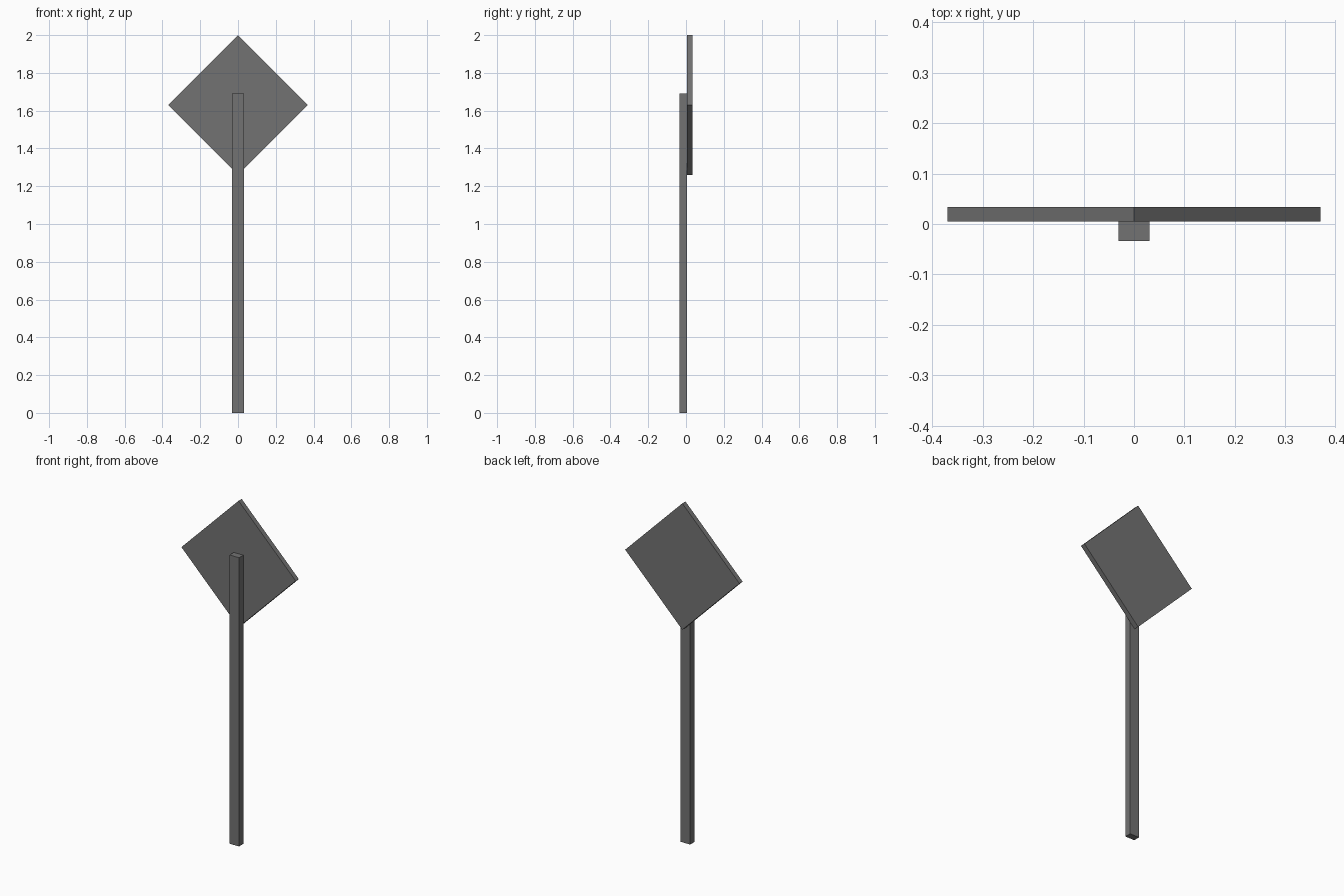
import bpy, math

if "Cube" in bpy.data.objects:
    bpy.data.objects.remove(bpy.data.objects["Cube"])

# Dark grey for the whole sign
dark_grey = bpy.data.materials.new("dark_grey")
dark_grey.diffuse_color = (0.17, 0.17, 0.17, 1)
dark_grey.use_nodes = True
dark_grey.node_tree.nodes["Principled BSDF"].inputs["Base Color"].default_value = dark_grey.diffuse_color


def box(name, size, centre, roll=0.0):
    """Box with its size baked into the mesh, optionally rolled about y."""
    bpy.ops.mesh.primitive_cube_add(size=1)
    obj = bpy.context.object
    obj.name = name
    obj.scale = size
    bpy.ops.object.transform_apply(location=False, rotation=False, scale=True)
    obj.location = centre
    obj.rotation_euler.y = roll
    obj.data.materials.append(dark_grey)
    return obj


FRONT, JOINT, BACK = -0.034, 0.005, 0.034   # y planes
HALF_DIAGONAL = 0.37

# Upright post
post_height = 1.69
box("post", (0.061, JOINT - FRONT, post_height),
    (0, (FRONT + JOINT) / 2, post_height / 2))

# Square sign plate turned to a diamond, fixed behind the post
side = HALF_DIAGONAL * math.sqrt(2)
box("sign_plate", (side, BACK - JOINT, side),
    (0, (JOINT + BACK) / 2, 2 - HALF_DIAGONAL), math.radians(45))
